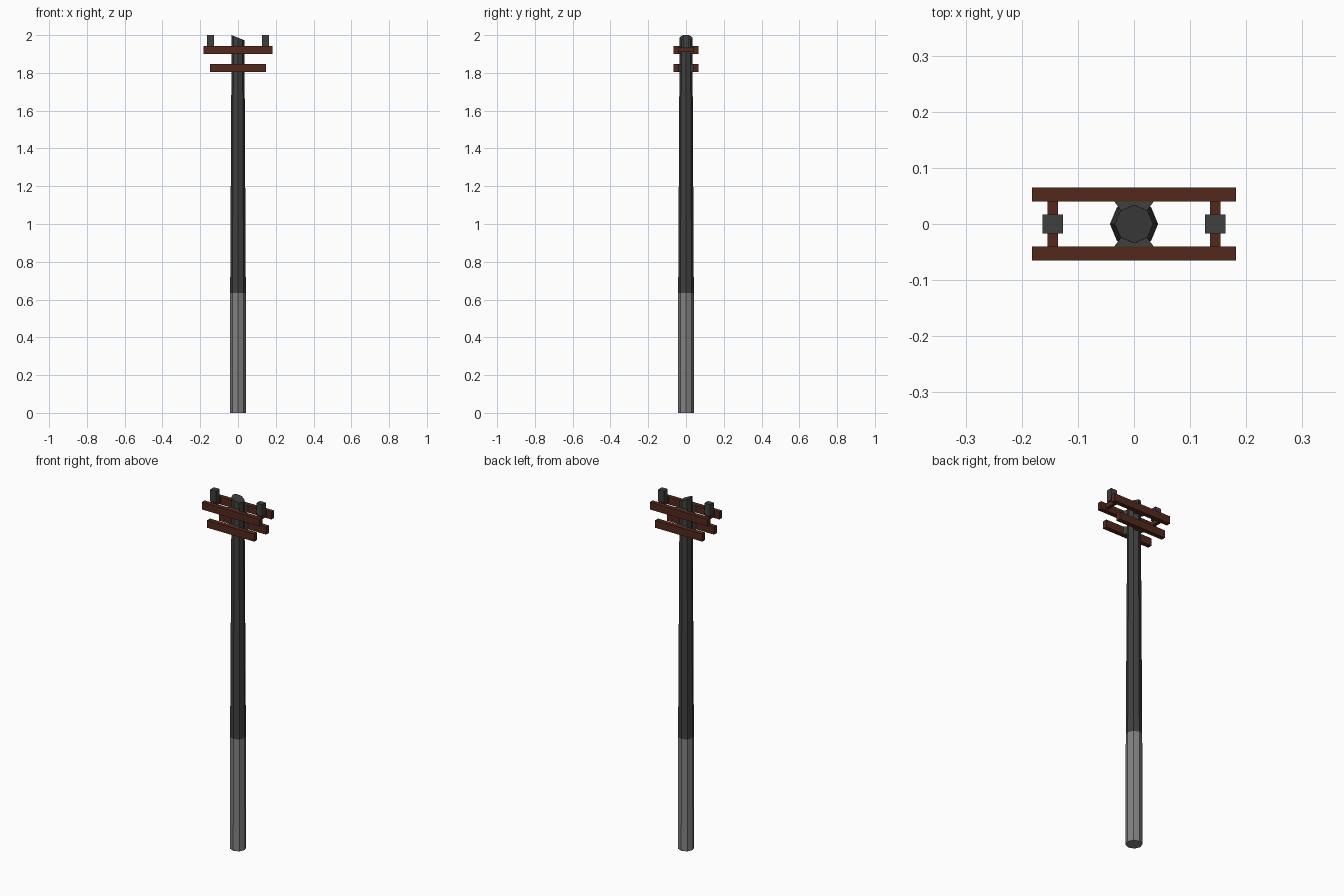
import bpy, bmesh
from math import pi, cos, sin

if "Cube" in bpy.data.objects:
    bpy.data.objects.remove(bpy.data.objects["Cube"])

def mat(name, c):
    m = bpy.data.materials.new(name)
    m.diffuse_color = (*c, 1)
    m.use_nodes = True
    m.node_tree.nodes["Principled BSDF"].inputs["Base Color"].default_value = m.diffuse_color
    return m

WOOD = mat("brown_wood", (0.085, 0.022, 0.012))
DARK = mat("dark_grey", (0.05, 0.05, 0.05))
PALE = mat("pale_grey", (0.22, 0.22, 0.22))
SIDES = 8

def make(name, verts, faces, material):
    me = bpy.data.meshes.new(name)
    me.from_pydata(verts, [], faces)
    bm = bmesh.new()
    bm.from_mesh(me)
    bmesh.ops.recalc_face_normals(bm, faces=bm.faces)
    bm.to_mesh(me)
    bm.free()
    me.materials.append(material)
    ob = bpy.data.objects.new(name, me)
    bpy.context.collection.objects.link(ob)
    return ob

def loft(name, bottom, top, material):
    n = len(bottom)
    faces = [tuple(range(n)), tuple(range(n, 2 * n))]
    faces += [(i, (i + 1) % n, n + (i + 1) % n, n + i) for i in range(n)]
    return make(name, bottom + top, faces, material)

def ring(r, z, slant=0):
    pts = [(r * cos(2 * pi * i / SIDES), r * sin(2 * pi * i / SIDES)) for i in range(SIDES)]
    return [(x, y, z - slant * (x + r)) for x, y in pts]

def prism(name, outline, z0, z1, material):
    return loft(name, [(x, y, z0) for x, y in outline], [(x, y, z1) for x, y in outline], material)

def box(name, cx, cy, hx, hy, z0, z1, material):
    return prism(name, [(cx - hx, cy - hy), (cx + hx, cy - hy),
                        (cx + hx, cy + hy), (cx - hx, cy + hy)], z0, z1, material)

# Pole: pale base, tapered dark shaft with slanted tip
loft("pole_base", ring(0.043, 0), ring(0.0415, 0.635), PALE)
loft("pole_shaft", ring(0.0415, 0.635), ring(0.034, 2.0, 0.4), DARK)

# Paired cross arms with flared spacers against the pole
for level, half, z0, z1 in (("upper", 0.182, 1.90, 1.942), ("lower", 0.148, 1.805, 1.848)):
    for side, s in (("front", -1), ("back", 1)):
        box(f"{level}_arm_{side}", 0, s * 0.0525, half, 0.0125, z0, z1, WOOD)
        prism(f"{level}_spacer_{side}",
              [(-0.036, s * 0.041), (0.036, s * 0.041), (0.02, s * 0.02), (-0.02, s * 0.02)],
              z0, z1, DARK)

# Insulators on short rails between the upper arms
for side, s in (("left", -1), ("right", 1)):
    box(f"rail_{side}", s * 0.145, 0, 0.0095, 0.042, 1.91, 1.935, WOOD)
    box(f"insulator_{side}", s * 0.145, 0, 0.0185, 0.0165, 1.932, 2.0, DARK)
